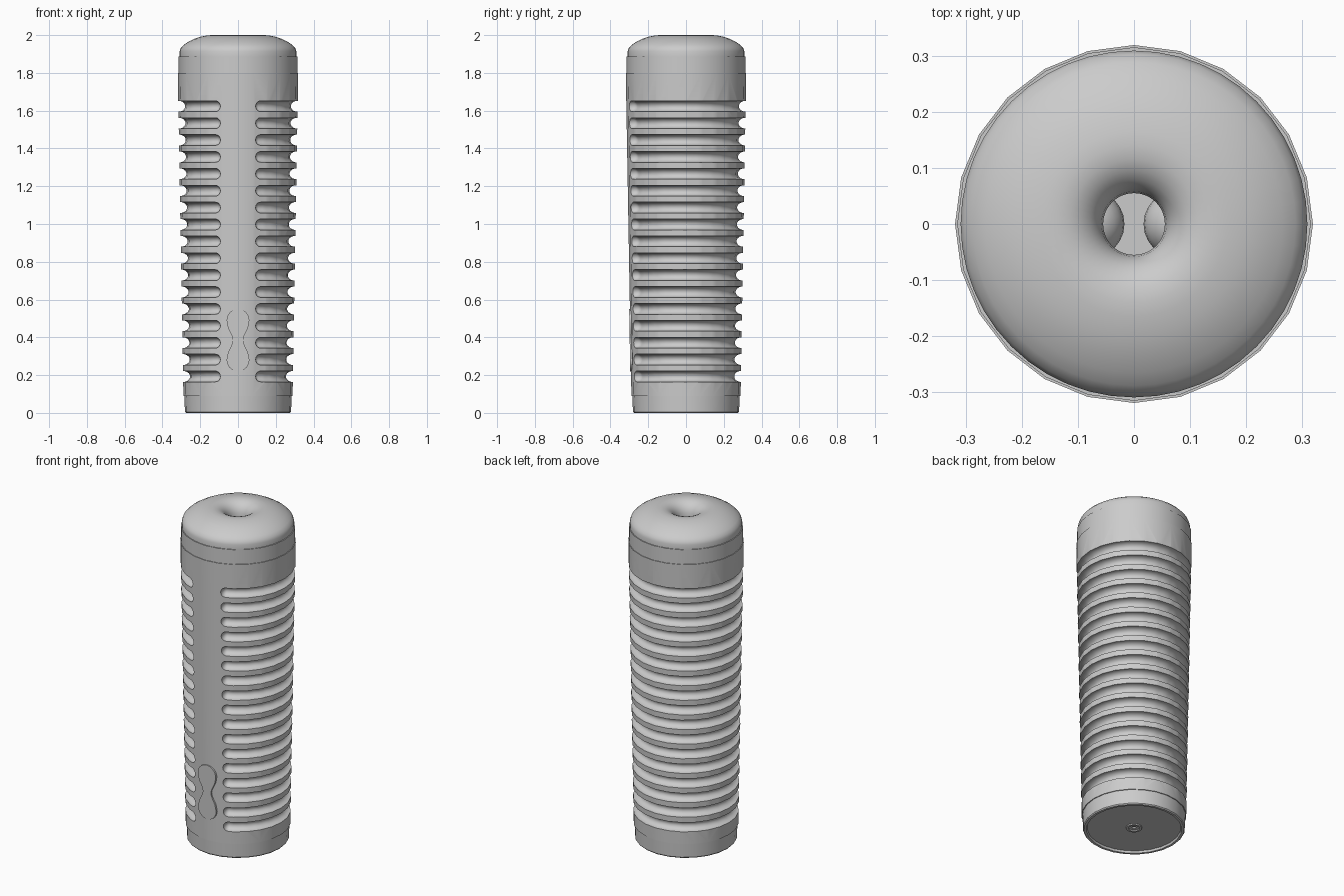
import bpy, bmesh, math
from math import sin, cos, pi, radians

if "Cube" in bpy.data.objects:
    bpy.data.objects.remove(bpy.data.objects["Cube"])

SIDES = 24


def body_radius(z):
    return 0.289 + (z - 0.09) * 0.0175


def finish(name, bm, angle=32):
    bmesh.ops.recalc_face_normals(bm, faces=bm.faces[:])
    me = bpy.data.meshes.new(name)
    bm.to_mesh(me)
    bm.free()
    ob = bpy.data.objects.new(name, me)
    bpy.context.collection.objects.link(ob)
    smooth(ob, angle)
    return ob


def smooth(ob, angle=32):
    for p in ob.data.polygons:
        p.use_smooth = True
    ob.data.set_sharp_from_angle(angle=radians(angle))


def skin(bm, rings, closed=False):
    """Bridge consecutive rings; a ring of one vertex is a pole."""
    pairs = list(zip(rings, rings[1:]))
    if closed:
        pairs.append((rings[-1], rings[0]))
    for a, b in pairs:
        n = max(len(a), len(b))
        for i in range(n):
            j = (i + 1) % n
            if len(a) == 1:
                bm.faces.new((a[0], b[i], b[j]))
            elif len(b) == 1:
                bm.faces.new((a[i], a[j], b[0]))
            else:
                bm.faces.new((a[i], a[j], b[j], b[i]))


def lathe(name, profile, closed=False, sides=SIDES):
    bm = bmesh.new()
    rings = []
    for r, z in profile:
        n = sides if r > 0 else 1
        rings.append([bm.verts.new((r * cos(2 * pi * i / n), r * sin(2 * pi * i / n), z))
                      for i in range(n)])
    skin(bm, rings, closed)
    return finish(name, bm)


# Tapered grip shell
body = lathe("grip_body", [(body_radius(0.09), 0.09), (body_radius(1.8), 1.8),
                           (0.2, 1.8), (0.2, 0.09)], closed=True)

# Groove cutters: C-shaped tubes with rounded ends, leaving the front strip plain
bm = bmesh.new()
RZ, RR, SEG = 0.029, 0.036, 16
for k in range(17):
    z = 0.193 + k * 0.0894
    R = body_radius(z)
    start = math.asin((0.092 + RZ) / R)
    stations = []
    for e in range(5):                       # rounded start
        t = e / 5 * pi / 2
        stations.append((start - RZ / R * cos(t), sin(t)))
    n = 60
    stations += [(start + (2 * pi - 2 * start) * i / n, 1) for i in range(n + 1)]
    stations += [(2 * pi - a, s) for a, s in reversed(stations[:5])]
    rings = []
    for a, s in stations:
        apo = R * cos(pi / SIDES) / cos((a % (2 * pi / SIDES)) - pi / SIDES)
        count = 1 if s == 0 else SEG
        ring = []
        for i in range(count):
            t = 2 * pi * (i + 0.5) / SEG
            rad = apo + RR * s * cos(t) if s else apo
            zz = z + RZ * s * sin(t) if s else z
            ring.append(bm.verts.new((rad * sin(a), -rad * cos(a), zz)))
        rings.append(ring)
    skin(bm, rings)
cutter = finish("groove_cutter", bm)
cutter.hide_render = True

mod = body.modifiers.new("grooves", 'BOOLEAN')
mod.operation = 'DIFFERENCE'
mod.solver = 'EXACT'
mod.object = cutter
bpy.context.view_layer.objects.active = body
bpy.ops.object.modifier_apply(modifier=mod.name)
bpy.data.objects.remove(cutter)
smooth(body)

# Collar ring under the cap
lathe("collar", [(0.2, 1.8), (0.315, 1.8), (0.315, 1.888), (0.2, 1.888)], closed=True)

# Soft top with a central dimple and channel
lathe("soft_top", [(0.2, 1.885), (0.309, 1.885), (0.309, 1.915), (0.303, 1.932), (0.288, 1.948),
                   (0.265, 1.963), (0.235, 1.979), (0.2, 1.991), (0.165, 1.998), (0.14, 2.0),
                   (0.115, 1.997), (0.095, 1.989), (0.078, 1.976), (0.066, 1.96),
                   (0.058, 1.94), (0.055, 1.915), (0.055, 1.55), (0, 1.55)], sides=48)

# Rounded bumps narrowing the channel
for side, label in ((-1, "left"), (1, "right")):
    bm = bmesh.new()
    bmesh.ops.create_uvsphere(bm, u_segments=24, v_segments=12, radius=0.06)
    bmesh.ops.translate(bm, verts=bm.verts[:], vec=(side * 0.077, 0, 1.8))
    finish("channel_bump_" + label, bm)

# Base cap with recessed underside and centre button
lathe("base_cap", [(0.2, 0.092), (0.284, 0.092), (0.281, 0.006), (0.276, 0), (0.262, 0),
                   (0.258, 0.012), (0.045, 0.012), (0.043, 0.006), (0.03, 0.006),
                   (0.028, 0.012), (0.012, 0.012), (0.01, 0.02), (0, 0.02)])

# Hourglass plate on the front strip
right = []
for i in range(33):
    z = 0.385 + 0.165 * cos(pi * i / 32)
    d = abs(z - 0.385)
    if d > 0.082:
        x = math.sqrt(max(0, 0.06 ** 2 - (d - 0.105) ** 2))
    else:
        x = 0.027 + 0.0285 * (1 - cos(pi * d / 0.082)) / 2
    right.append((x, z))
outline = right + [(-x, z) for x, z in reversed(right[1:-1])]
bm = bmesh.new()
front = [bm.verts.new((x, -body_radius(z) - 0.004, z)) for x, z in outline]
back = [bm.verts.new((x, -0.26, z)) for x, z in outline]
skin(bm, [front, back])
bm.faces.new(front)
bm.faces.new(back)
finish("front_plate", bm)
